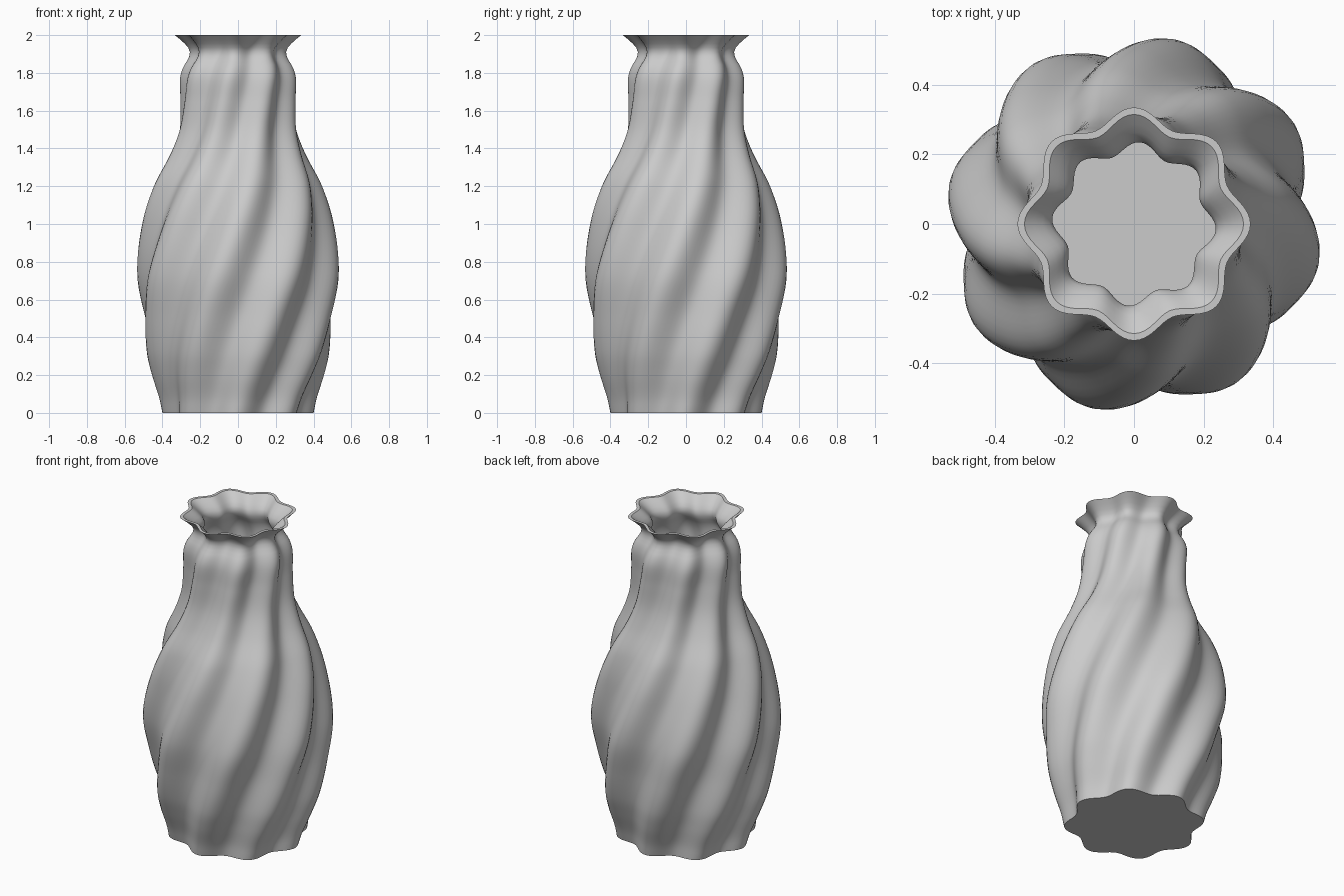
import bpy, bmesh, math

cube = bpy.data.objects.get("Cube")
if cube:
    bpy.data.objects.remove(cube, do_unlink=True)

# Glaze
glaze = bpy.data.materials.new("grey_ceramic")
glaze.use_nodes = True
glaze.diffuse_color = (0.6, 0.6, 0.6, 1)
glaze.node_tree.nodes["Principled BSDF"].inputs["Base Color"].default_value = (0.6, 0.6, 0.6, 1)

HEIGHT = 2.0
LOBES = 8
TWIST = math.radians(90)
DEPTH = 0.068
WALL = 0.02
SEGMENTS = 128
RINGS = 90

# Height and crest radius along the vase
PROFILE = [(0, 0.40), (0.08, 0.418), (0.2, 0.46), (0.32, 0.495), (0.5, 0.522),
           (0.73, 0.543), (1.0, 0.507), (1.2, 0.45), (1.37, 0.37), (1.5, 0.328),
           (1.65, 0.314), (1.77, 0.311), (1.83, 0.293), (1.88, 0.262),
           (1.92, 0.257), (1.96, 0.287), (2.0, 0.335)]


def slope(i):
    a, b = PROFILE[max(i - 1, 0)], PROFILE[min(i + 1, len(PROFILE) - 1)]
    return (b[1] - a[1]) / (b[0] - a[0])


def crest_radius(z):
    """Smooth curve through the profile points."""
    i = 0
    while i < len(PROFILE) - 2 and z > PROFILE[i + 1][0]:
        i += 1
    (z0, r0), (z1, r1) = PROFILE[i], PROFILE[i + 1]
    h = z1 - z0
    t = (z - z0) / h
    blend = t * t * (3 - 2 * t)
    return (r0 + (r1 - r0) * blend + h * slope(i) * t * (1 - t) ** 2
            - h * slope(i + 1) * t * t * (1 - t))


def add_ring(bm, z, inset):
    """Fluted cross-section, turned according to its height."""
    turn = TWIST * (z / HEIGHT - 1)
    ring = []
    for k in range(SEGMENTS):
        a = math.tau * k / SEGMENTS
        r = crest_radius(z) * (1 - DEPTH * (1 - math.cos(LOBES * a))) - inset
        ring.append(bm.verts.new((r * math.cos(a + turn), r * math.sin(a + turn), z)))
    return ring


# Vase: outer wall up, over the lip, inner wall down to the floor
levels = [(HEIGHT * i / RINGS, 0) for i in range(RINGS + 1)]
levels += [(max(z, WALL), WALL) for z, _ in reversed(levels[1:])]

bm = bmesh.new()
rings = [add_ring(bm, z, inset) for z, inset in levels]
for low, high in zip(rings, rings[1:]):
    for k in range(SEGMENTS):
        n = (k + 1) % SEGMENTS
        bm.faces.new((low[k], low[n], high[n], high[k]))
bm.faces.new(list(reversed(rings[0])))   # underside
bm.faces.new(rings[-1])                  # inside floor

mesh = bpy.data.meshes.new("twisted_vase")
bm.to_mesh(mesh)
bm.free()
mesh.materials.append(glaze)
vase = bpy.data.objects.new("twisted_vase", mesh)
bpy.context.collection.objects.link(vase)

bpy.ops.object.select_all(action="DESELECT")
vase.select_set(True)
bpy.context.view_layer.objects.active = vase
bpy.ops.object.shade_smooth_by_angle(angle=math.radians(35))
